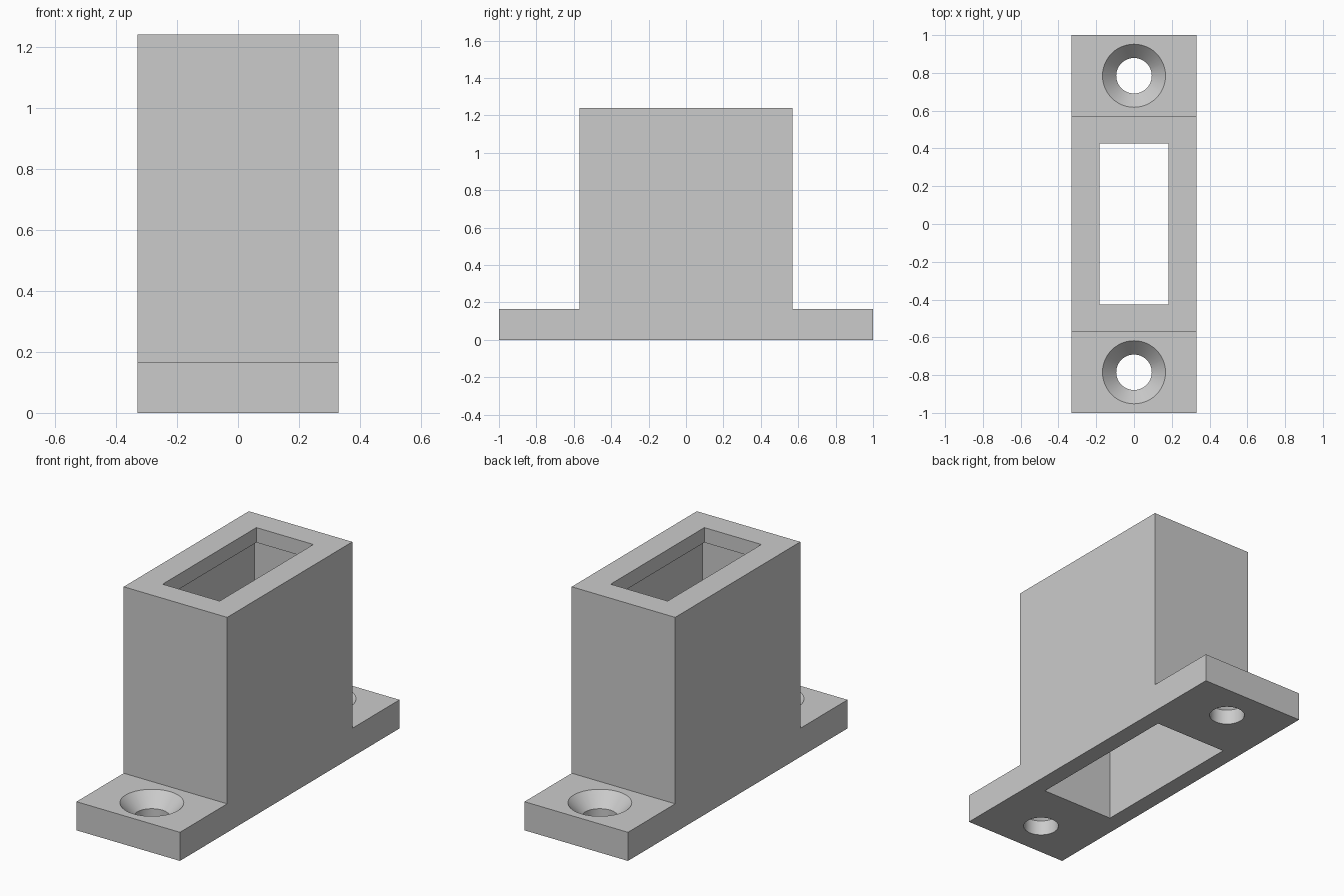
import bpy, bmesh, math

if "Cube" in bpy.data.objects:
    bpy.data.objects.remove(bpy.data.objects["Cube"], do_unlink=True)

# Main dimensions
HALF_W, HALF_L, HEIGHT = 0.33, 1.0, 1.24
FLANGE_Z, BODY_Y = 0.165, 0.57
LIP_Z = HEIGHT - 0.086
SCREW_Y, HOLE_R, SINK_R, SINK_DEPTH = 0.785, 0.094, 0.167, 0.078

grey = bpy.data.materials.new("plain grey")
grey.use_nodes = True
colour = (0.6, 0.6, 0.6, 1)
grey.diffuse_color = colour
grey.node_tree.nodes["Principled BSDF"].inputs["Base Color"].default_value = colour


def add_object(name, bm):
    bmesh.ops.recalc_face_normals(bm, faces=bm.faces[:])
    mesh = bpy.data.meshes.new(name)
    bm.to_mesh(mesh)
    bm.free()
    mesh.materials.append(grey)
    obj = bpy.data.objects.new(name, mesh)
    bpy.context.collection.objects.link(obj)
    return obj


def box(name, half_x, half_y, z0, z1):
    bm = bmesh.new()
    bmesh.ops.create_cube(bm, size=2)
    for v in bm.verts:
        v.co = (v.co.x * half_x, v.co.y * half_y, z1 if v.co.z > 0 else z0)
    return add_object(name, bm)


def lathe(name, profile, y, sides=48):
    bm = bmesh.new()
    rings = []
    for r, z in profile:
        angles = [2 * math.pi * i / sides for i in range(sides)]
        rings.append([bm.verts.new((r * math.cos(a), y + r * math.sin(a), z)) for a in angles])
    for low, high in zip(rings, rings[1:]):
        for i in range(sides):
            j = (i + 1) % sides
            bm.faces.new((low[i], low[j], high[j], high[i]))
    bm.faces.new(rings[0])
    bm.faces.new(rings[-1])
    return add_object(name, bm)


# Body and flanges: one stepped side profile, extruded across the width
half = [(HALF_L, 0), (HALF_L, FLANGE_Z), (BODY_Y, FLANGE_Z), (BODY_Y, HEIGHT)]
outline = half + [(-y, z) for y, z in reversed(half)]
bm = bmesh.new()
side = bm.faces.new([bm.verts.new((-HALF_W, y, z)) for y, z in outline])
swept = bmesh.ops.extrude_face_region(bm, geom=[side])["geom"]
bmesh.ops.translate(bm, vec=(2 * HALF_W, 0, 0),
                    verts=[g for g in swept if isinstance(g, bmesh.types.BMVert)])
housing = add_object("flanged_housing", bm)

# Wide cavity from below, narrower lipped opening at the top
cutters = [box("cavity_cutter", 0.23, 0.477, -0.1, LIP_Z),
           box("opening_cutter", 0.182, 0.427, HEIGHT / 2, HEIGHT + 0.1)]

# Countersunk screw holes
screw = [(HOLE_R, -0.1), (HOLE_R, FLANGE_Z - SINK_DEPTH),
         (SINK_R, FLANGE_Z), (SINK_R, FLANGE_Z + 0.1)]
cutters += [lathe("screw_hole_cutter", screw, s * SCREW_Y) for s in (-1, 1)]

bpy.context.view_layer.objects.active = housing
for cutter in cutters:
    mod = housing.modifiers.new(cutter.name, "BOOLEAN")
    mod.operation, mod.solver, mod.object = "DIFFERENCE", "EXACT", cutter
    bpy.ops.object.modifier_apply(modifier=mod.name)
    bpy.data.objects.remove(cutter, do_unlink=True)

# Round holes shade smoothly, all other edges stay sharp
bpy.ops.object.select_all(action="DESELECT")
housing.select_set(True)
bpy.ops.object.shade_smooth_by_angle(angle=math.radians(30))
